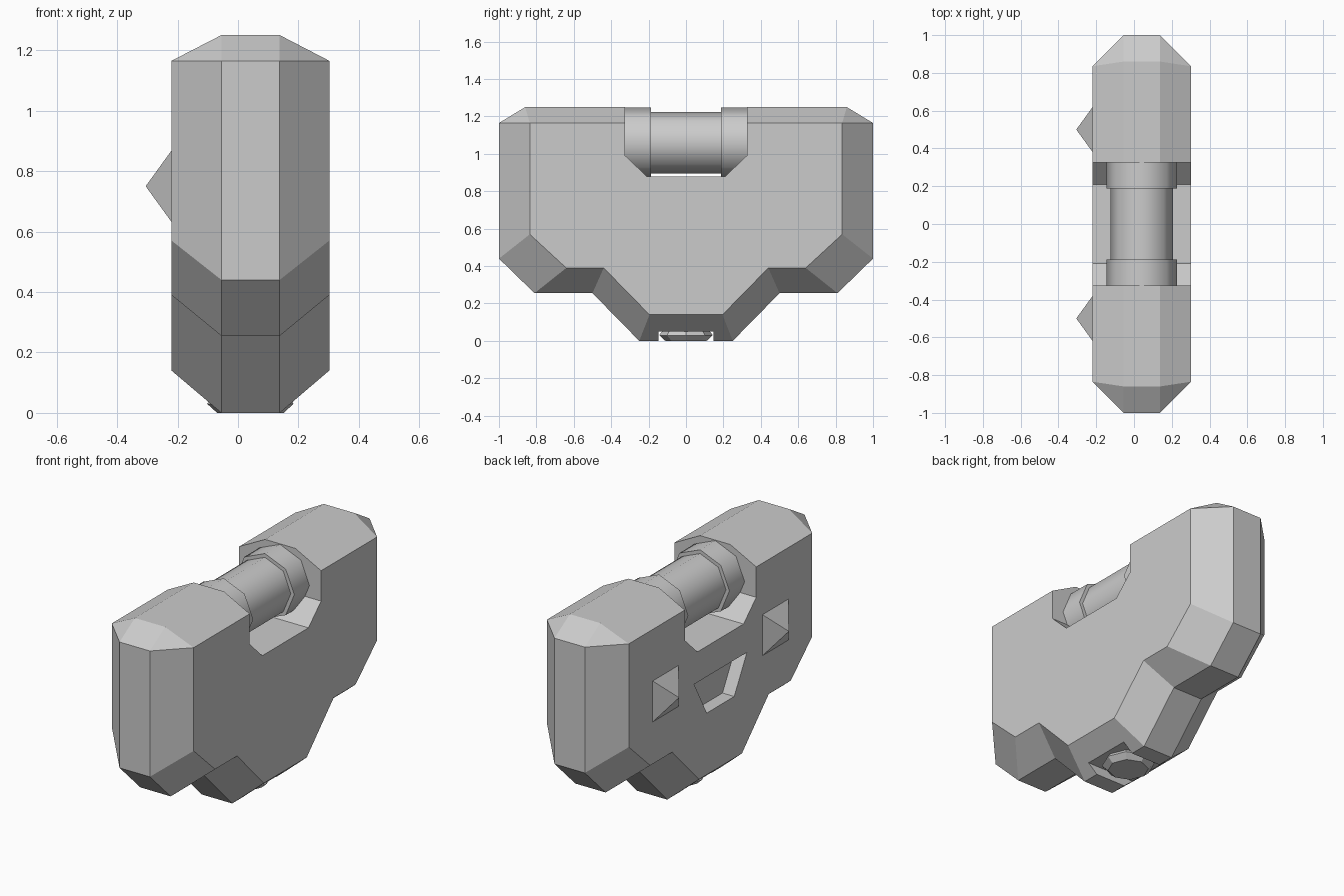
import bpy, bmesh, math
from mathutils import Matrix

if "Cube" in bpy.data.objects:
    bpy.data.objects.remove(bpy.data.objects["Cube"])

CX = 0.041  # middle of the body thickness


def rings_object(name, rings):
    """Closed solid from equal-length rings of points."""
    bm = bmesh.new()
    loops = [[bm.verts.new(p) for p in ring] for ring in rings]
    n = len(loops[0])
    for a, b in zip(loops, loops[1:]):
        for i in range(n):
            j = (i + 1) % n
            bm.faces.new((a[i], a[j], b[j], b[i]))
    bm.faces.new(loops[0])
    bm.faces.new(loops[-1])
    bmesh.ops.remove_doubles(bm, verts=bm.verts, dist=1e-4)
    bmesh.ops.recalc_face_normals(bm, faces=bm.faces)
    me = bpy.data.meshes.new(name)
    bm.to_mesh(me)
    bm.free()
    ob = bpy.data.objects.new(name, me)
    bpy.context.collection.objects.link(ob)
    return ob


def mirrored(half):
    """Full (y, z) outline from its +y half."""
    return half + [(-y, z) for y, z in reversed(half)]


def prism(name, half, x0, x1):
    return rings_object(name, [[(x, y, z) for y, z in mirrored(half)] for x in (x0, x1)])


def lathe(name, profile, matrix, sides=8, phase=0.0):
    """Turn (radius, height) pairs around local z."""
    rings = [[matrix @ Matrix.Rotation(phase + i * math.tau / sides, 4, 'Z')
              @ Matrix.Translation((r, 0, h)) for i in range(sides)] for r, h in profile]
    return rings_object(name, [[m.translation for m in ring] for ring in rings])


# Chamfered body: full outline in the middle, reduced outline on both faces
outer = mirrored([(0.86, 1.25), (1, 1.165), (1, 0.44), (0.81, 0.255), (0.5, 0.255), (0.25, 0)])
inner = mirrored([(0.835, 1.165), (0.835, 1.165), (0.835, 0.57), (0.64, 0.39), (0.44, 0.39), (0.195, 0.14)])
body = rings_object("body", [[(x, y, z) for y, z in o] for x, o in
                             ((-0.22, inner), (-0.055, outer), (0.138, outer), (0.302, inner))])

# Cut the top notch, the bottom slot and the trapezoid face recess
cutters = [
    prism("top_notch_cutter", [(0.325, 1.5), (0.325, 0.99), (0.21, 0.88)], -0.5, 0.5),
    prism("bottom_slot_cutter", [(0.148, 0.05), (0.148, -0.2)], -0.5, 0.5),
    prism("face_recess_cutter", [(0.24, 0.705), (0.125, 0.495)], -0.5, -0.145),
]
for c in cutters:
    mod = body.modifiers.new(c.name, 'BOOLEAN')
    mod.operation = 'DIFFERENCE'
    mod.solver = 'EXACT'
    mod.object = c
    c.hide_render = True
    c.hide_set(True)

# Handle bar with a collar at each end, lying along y in the notch
along_y = Matrix.Translation((CX, 0, 1.06)) @ Matrix.Rotation(math.radians(-90), 4, 'X')
parts = [lathe("handle_bar", [(0.165, -0.3), (0.165, 0.3)], along_y)]
for s, side in ((-1, "front"), (1, "back")):
    parts.append(lathe(side + "_collar", [(0.187, s * 0.187), (0.187, s * 0.327)], along_y))
for ob in parts:
    bpy.ops.object.select_all(action='DESELECT')
    ob.select_set(True)
    bpy.context.view_layer.objects.active = ob
    bpy.ops.object.shade_smooth_by_angle(angle=math.radians(50))

# Bottom stud
lathe("bottom_stud", [(0.11, 0), (0.143, 0.03), (0.125, 0.055)], Matrix.Translation((CX, 0, 0)))

# Pyramid eyes on the -x face
for y, side in ((-0.5, "front"), (0.5, "back")):
    to_face = Matrix.Translation((-0.22, y, 0.75)) @ Matrix.Rotation(math.radians(-90), 4, 'Y')
    lathe(side + "_eye", [(0.125 * math.sqrt(2), -0.005), (0.001, 0.085)], to_face, 4, math.pi / 4)
